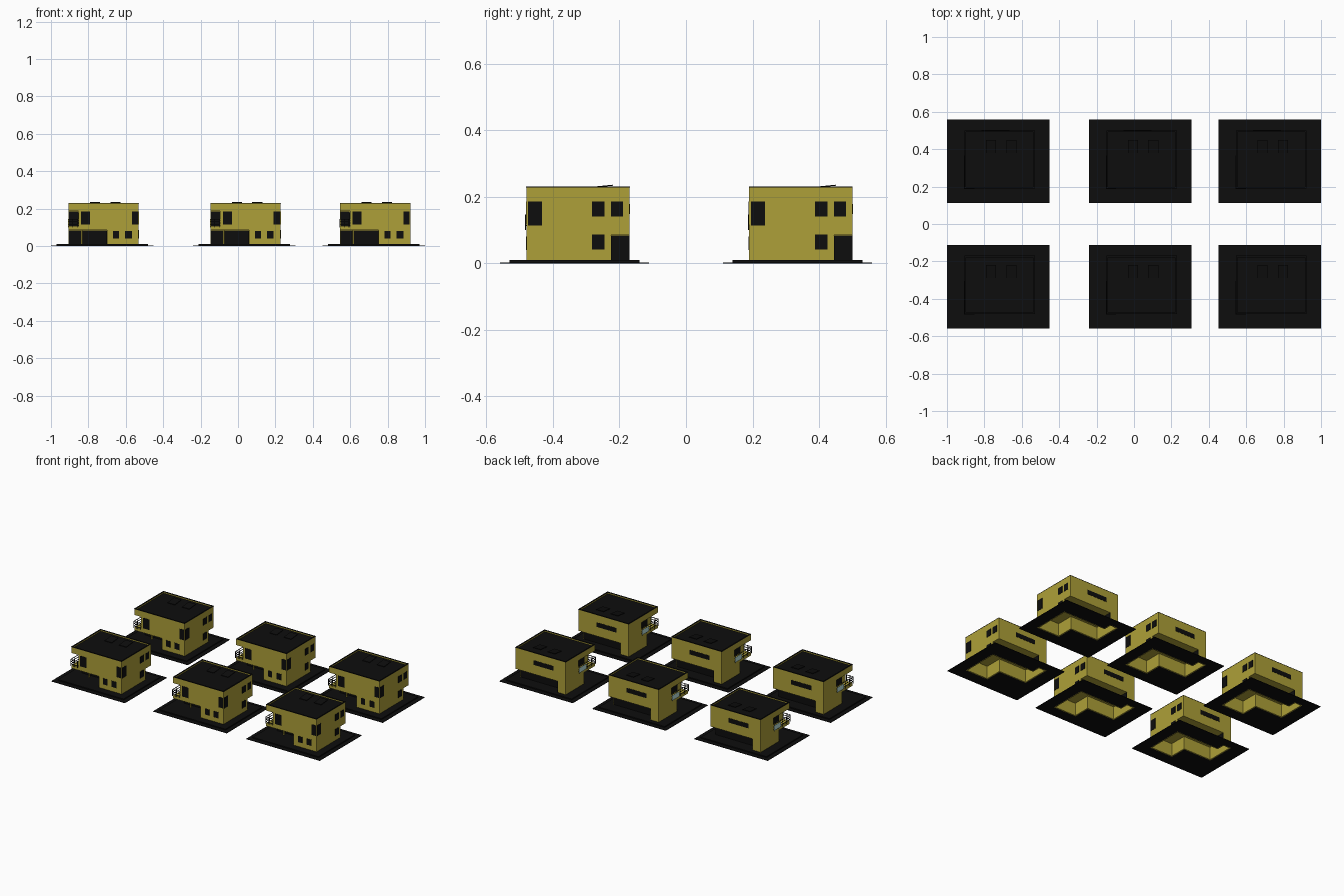
import bpy, bmesh, math
from mathutils import Vector

if "Cube" in bpy.data.objects:
    bpy.data.objects.remove(bpy.data.objects["Cube"])


def material(name, color):
    m = bpy.data.materials.new(name)
    m.diffuse_color = color
    m.use_nodes = True
    m.node_tree.nodes["Principled BSDF"].inputs["Base Color"].default_value = m.diffuse_color
    return m


YELLOW = material("yellow_render", (0.42, 0.35, 0.04, 1))
DARK = material("dark", (0.004, 0.004, 0.004, 1))
GLASS = material("pale_glass", (0.5, 0.75, 0.72, 1))
parts = []


def add(name, bm, mat, keep=True):
    bmesh.ops.recalc_face_normals(bm, faces=bm.faces)
    me = bpy.data.meshes.new(name)
    bm.to_mesh(me)
    bm.free()
    me.materials.append(mat)
    ob = bpy.data.objects.new(name, me)
    bpy.context.collection.objects.link(ob)
    if keep:
        parts.append(ob)
    return ob


def prism(name, pts, z0, z1, mat, caps=True, keep=True):
    bm = bmesh.new()
    lo = [bm.verts.new((x, y, z0)) for x, y in pts]
    hi = [bm.verts.new((x, y, z1)) for x, y in pts]
    n = len(pts)
    for i in range(n):
        j = (i + 1) % n
        bm.faces.new((lo[i], lo[j], hi[j], hi[i]))
    if caps:
        bm.faces.new(lo[::-1])
        bm.faces.new(hi)
    return add(name, bm, mat, keep)


def box(name, x0, x1, y0, y1, z0, z1, mat, keep=True):
    return prism(name, [(x0, y0), (x1, y0), (x1, y1), (x0, y1)], z0, z1, mat, keep=keep)


def bake(ob):
    # Apply the modifiers of an object
    dg = bpy.context.evaluated_depsgraph_get()
    me = bpy.data.meshes.new_from_object(ob.evaluated_get(dg))
    ob.modifiers.clear()
    ob.data = me


def cut(ob, cutter):
    m = ob.modifiers.new("cut", 'BOOLEAN')
    m.operation = 'DIFFERENCE'
    m.solver = 'EXACT'
    m.object = cutter
    bake(ob)
    bpy.data.objects.remove(cutter)


X0, X1, Y0, Y1 = -0.18, 0.195, -0.145, 0.165   # upper floor
FLOOR, TOP = 0.085, 0.23
BX, BY = -0.128, 0.03                          # inner corner of balcony
GY, GB, GX = -0.03, 0.11, 0.025                # carport wall, back wall, carport side
foot = [(GX, Y0), (X1, Y0), (X1, GB), (-0.12, GB), (-0.12, Y1), (X0, Y1), (X0, GY), (GX, GY)]

# Lawn and paving, open under the ground floor
lawn = box("lawn", -0.274, 0.274, -0.2235, 0.2235, 0, 0.003, DARK)
paving = box("paving", -0.245, 0.245, -0.195, 0.195, 0.003, 0.01, DARK)
for ob in (lawn, paving):
    cut(ob, prism("cutter", foot, -0.1, 0.1, DARK, keep=False))

# Ground floor walls
walls = prism("ground_walls", foot, 0, FLOOR, YELLOW, caps=False)
s = walls.modifiers.new("thick", 'SOLIDIFY')
s.thickness = 0.007
s.offset = -1
s.use_even_offset = True
bake(walls)

# Upper floor with balcony notch and sunken roof
upper = box("upper_floor", X0, X1, Y0, Y1, FLOOR, TOP - 0.002, YELLOW)
cut(upper, box("cutter", X0 - 0.1, BX, Y0 - 0.1, BY, 0.105, 0.188, DARK, False))
cut(upper, box("cutter", X0 + 0.008, X1 - 0.008, Y0 + 0.008, Y1 - 0.008, 0.22, 0.3, DARK, False))
box("roof_deck", X0 + 0.008, X1 - 0.008, Y0 + 0.008, Y1 - 0.008, 0.219, 0.221, DARK)

# Dark cap on the parapet
cap = box("parapet_cap", X0 - 0.001, X1 + 0.001, Y0 - 0.001, Y1 + 0.001, TOP - 0.002, TOP, DARK)
cut(cap, box("cutter", X0 + 0.008, X1 - 0.008, Y0 + 0.008, Y1 - 0.008, 0.2, 0.3, DARK, False))

# Tilted roof panels
for x in (-0.065, 0.043):
    p = box("roof_panel", x, x + 0.054, 0.045, 0.115, 0.226, 0.229, DARK)
    for v in p.data.vertices:
        v.co.z += (v.co.y - 0.045) * 0.1

T = 0.0015  # window projection


def front_window(name, x0, x1, z0, z1, y=Y0):
    box(name, x0, x1, y - T, y + T, z0, z1, DARK)


def side_window(name, y0, y1, z0, z1, x=X1):
    box(name, x - T, x + T, y0, y1, z0, z1, DARK)


# Front windows, carport glazing and balcony doors
front_window("front_upper_window", -0.114, -0.066, 0.116, 0.186)
front_window("front_corner_window", 0.158, 0.191, 0.116, 0.186)
front_window("front_lower_window", 0.057, 0.089, 0.04, 0.081)
front_window("front_lower_window", 0.121, 0.158, 0.04, 0.081)
front_window("carport_glazing", X0 + 0.002, GX, 0.01, FLOOR - 0.001, GY)
side_window("carport_side_glazing", Y0 + 0.02, GY - 0.01, 0.01, 0.08, GX)
front_window("balcony_end_door", X0 + 0.002, BX - 0.002, 0.106, 0.186, BY)
side_window("balcony_side_door", Y0 + 0.04, BY - 0.01, 0.106, 0.18, BX)

# Right side windows
side_window("side_corner_window", -0.139, -0.097, 0.114, 0.186)
for y0, z0 in ((0.053, 0.141), (0.109, 0.141), (0.053, 0.041)):
    side_window("side_window", y0, y0 + 0.037, z0, z0 + 0.045)

# Back strip window and terrace glazing
front_window("back_strip_window", -0.09, 0.06, 0.148, 0.178, Y1)
front_window("terrace_glazing", -0.12, X1 - 0.003, 0.01, FLOOR - 0.001, GB)
side_window("terrace_end_panel", GB, Y1, 0.01, FLOOR - 0.001, -0.12)

# Carport post
box("carport_post", -0.113, -0.106, -0.06, -0.053, 0.01, FLOOR, YELLOW)

# Balcony railing: rails, posts and glass
for z in (0.112, 0.128, 0.143):
    box("side_rail", X0 - 0.004, X0 - 0.001, Y0 - 0.004, BY, z, z + 0.003, DARK)
    box("front_rail", X0 - 0.004, BX, Y0 - 0.004, Y0 - 0.001, z, z + 0.003, DARK)
for i in range(5):
    y = Y0 - 0.004 + i * 0.043
    box("rail_post", X0 - 0.004, X0 - 0.001, y, y + 0.003, 0.1, 0.145, DARK)
for i in range(1, 3):
    x = X0 - 0.004 + i * 0.025
    box("rail_post", x, x + 0.003, Y0 - 0.004, Y0 - 0.001, 0.1, 0.145, DARK)
box("rail_glass", X0 - 0.006, X0 - 0.005, -0.045, 0.03, 0.105, 0.14, GLASS)

# Repeat the house over a three by two grid
spots = [(x, y) for y in (-0.335, 0.335) for x in (-0.726, 0.033, 0.726)]
for ob in list(parts):
    for x, y in spots[1:]:
        c = ob.copy()
        c.location = (x, y, 0)
        bpy.context.collection.objects.link(c)
    ob.location = (*spots[0], 0)
